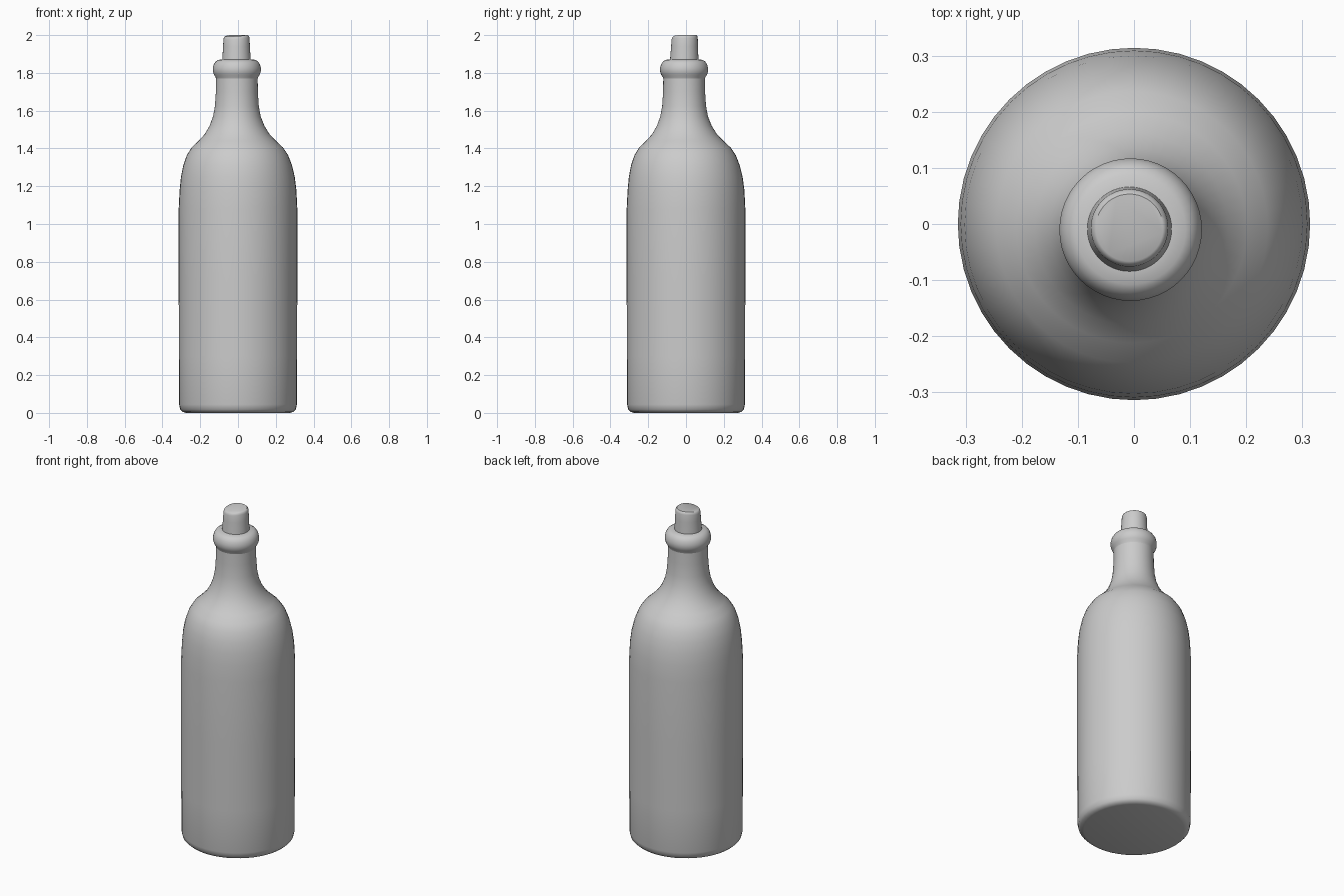
import bpy
import math

cube = bpy.data.objects.get("Cube")
if cube:
    bpy.data.objects.remove(cube, do_unlink=True)

grey = bpy.data.materials.new("plain grey")
grey.use_nodes = True
colour = (0.6, 0.6, 0.6, 1)
grey.diffuse_color = colour
grey.node_tree.nodes["Principled BSDF"].inputs["Base Color"].default_value = colour


def lathe(name, profile, centre, sides=48, angle=40):
    """Turn (radius, height) points round z; centre gives each height's axis."""
    verts, faces = [], []
    for r, z in profile:
        cx, cy = centre(z)
        for i in range(sides):
            a = math.tau * i / sides
            verts.append((cx + r * math.cos(a), cy + r * math.sin(a), z))
    for k in range(len(profile) - 1):
        for i in range(sides):
            j = (i + 1) % sides
            faces.append((k * sides + i, k * sides + j,
                          (k + 1) * sides + j, (k + 1) * sides + i))
    faces.append(tuple(reversed(range(sides))))
    faces.append(tuple(range(len(verts) - sides, len(verts))))
    mesh = bpy.data.meshes.new(name)
    mesh.from_pydata(verts, [], faces)
    mesh.materials.append(grey)
    obj = bpy.data.objects.new(name, mesh)
    bpy.context.collection.objects.link(obj)
    bpy.ops.object.select_all(action="DESELECT")
    obj.select_set(True)
    bpy.context.view_layer.objects.active = obj
    bpy.ops.object.shade_smooth_by_angle(angle=math.radians(angle))
    return obj


def lean(z):
    """The neck sits slightly off the body's axis."""
    t = min(max((z - 1.2) / 0.35, 0), 1)
    return -0.006 * t, -0.01 * t


# Body, shoulder and neck in one turned shape
lathe("bottle", [
    (0.275, 0.0), (0.293, 0.005), (0.306, 0.018), (0.312, 0.045),
    (0.313, 0.3), (0.314, 0.7), (0.314, 1.08), (0.309, 1.18), (0.301, 1.25),
    (0.288, 1.31), (0.268, 1.365), (0.242, 1.405), (0.205, 1.44),
    (0.172, 1.475), (0.145, 1.52), (0.126, 1.57), (0.116, 1.625),
    (0.111, 1.7), (0.11, 1.8)], lean)

# Rounded lip around the mouth
lathe("lip", [
    (0.109, 1.765), (0.113, 1.778), (0.121, 1.79), (0.127, 1.808),
    (0.127, 1.825), (0.122, 1.845), (0.112, 1.86), (0.098, 1.869),
    (0.07, 1.872)], lean)

# Stopper with a slightly uneven top
stopper = lathe("stopper", [
    (0.076, 1.86), (0.074, 1.89), (0.071, 1.94), (0.069, 1.985),
    (0.066, 1.995), (0.06, 2.0)], lambda z: (-0.008, -0.008 + 0.02 * (z - 1.93)))
for v in stopper.data.vertices:
    if v.co.z > 1.98:
        v.co.z -= 0.008 * max(0, -(v.co.x + v.co.y) / 0.1)
